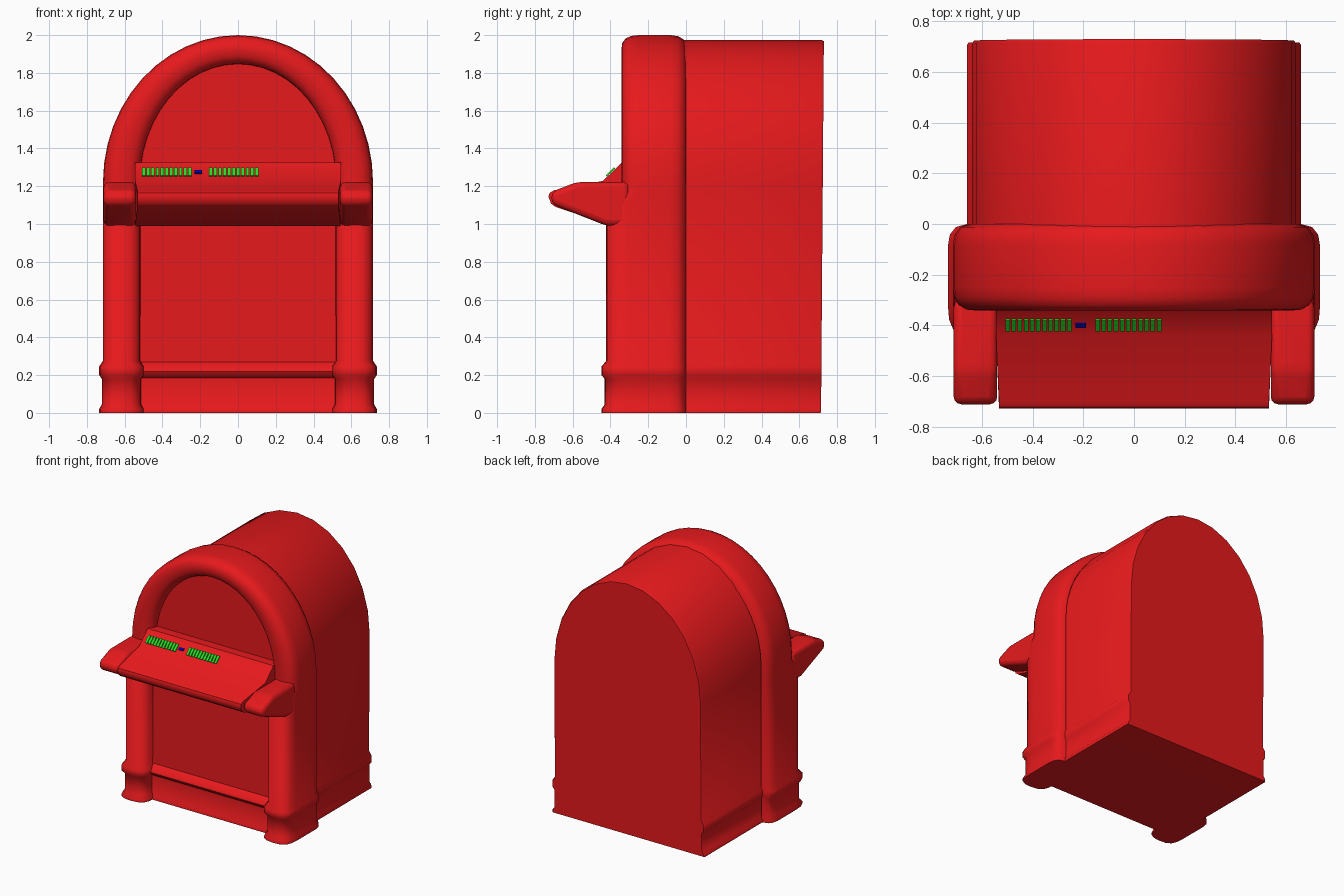
import bpy, bmesh
from math import sin, cos, pi, radians

if "Cube" in bpy.data.objects:
    bpy.data.objects.remove(bpy.data.objects["Cube"])


def material(name, rgb):
    m = bpy.data.materials.new(name)
    m.diffuse_color = (*rgb, 1)
    m.use_nodes = True
    m.node_tree.nodes["Principled BSDF"].inputs["Base Color"].default_value = m.diffuse_color
    return m


RED = material("red", (0.8, 0.01, 0.012))
GREEN = material("green", (0.02, 0.75, 0.02))
BLUE = material("blue", (0.0, 0.0, 0.5))


def loft(name, rows, mat, angle=40):
    """Skin a list of closed, equally long point loops and cap both ends."""
    bm = bmesh.new()
    vs = [[bm.verts.new(p) for p in row] for row in rows]
    n = len(rows[0])
    for a, b in zip(vs, vs[1:]):
        for i in range(n):
            j = (i + 1) % n
            bm.faces.new((a[i], a[j], b[j], b[i]))
    bm.faces.new(vs[0])
    bm.faces.new(vs[-1][::-1])
    bmesh.ops.recalc_face_normals(bm, faces=bm.faces)
    me = bpy.data.meshes.new(name)
    bm.to_mesh(me)
    bm.free()
    me.shade_smooth()
    me.set_sharp_from_angle(angle=radians(angle))
    me.materials.append(mat)
    ob = bpy.data.objects.new(name, me)
    bpy.context.collection.objects.link(ob)
    return ob


def bar(name, profile, x0, x1, mat=RED):
    """Extrude a (y, z) profile along x."""
    return loft(name, [[(x, y, z) for y, z in profile] for x in (x0, x1)], mat)


def bevel(ob, width, segments=3):
    m = ob.modifiers.new("round", 'BEVEL')
    m.width, m.segments = width, segments
    m.limit_method, m.angle_limit = 'ANGLE', radians(20)


# Cabinet: skirted sides with an arched roof, its front face is the recessed panel
side = [(.66, 0), (.66, .02), (.645, .04), (.645, .18), (.66, .2), (.66, .25), (.64, .28)]
N = 14
arch = [(.64 * cos(pi * i / N), 1.2 + .775 * sin(pi * i / N)) for i in range(N + 1)]
outline = side + arch + [(-x, z) for x, z in reversed(side)]
loft("cabinet", [[(x, -.27, z) for x, z in outline],
                 [(x, .705 + .01 * z / 2, z) for x, z in outline],
                 [(x * .988, .715 + .015 * z / 2, z * .996 + .001) for x, z in outline]], RED)

# Columns and arch: one rounded section swept up, over and down
section = [(.65, 0), (.685, -.012), (.707, -.04), (.715, -.08), (.715, -.25), (.71, -.29),
           (.692, -.32), (.66, -.338), (.615, -.342), (.57, -.335), (.54, -.318), (.522, -.29),
           (.517, -.25), (.517, -.18)]
# (height, bulge, front depth factor) of each column station
stations = [(0, .02, 1.235), (.02, .02, 1.235), (.045, .006, 1.235), (.18, .006, 1.235),
            (.2, .02, 1.235), (.245, .02, 1.235), (.275, 0, 1.235), (1.1, 0, 1.235), (1.17, 0, 1)]


def column_row(z, bulge, depth, s):
    row = []
    for x, y in section:
        out = max(-1, min(1, (x - .62) / .07))
        front = max(0, min(1, (-y - .2) / .12))
        row.append((s * (x + bulge * out), y * (1 + (depth - 1) * min(1, -y / .2)) - bulge * 1.3 * front, z))
    return row


def arch_row(a):
    return [(x * cos(a), y, 1.22 + (.62 + (x - .51) * .78) * sin(a)) for x, y in section]


rows = [column_row(*st, 1) for st in stations]
rows += [arch_row(pi * i / 24) for i in range(25)]
rows += [column_row(*st, -1) for st in reversed(stations)]
loft("columns_and_arch", rows, RED, 50)

# Lower front panel with its trim rail
bar("front_panel", [(-.2, 0), (-.345, 0), (-.345, .02), (-.33, .04), (-.33, .185), (-.355, .2),
                    (-.365, .22), (-.355, .245), (-.315, .27), (-.31, 1.2), (-.2, 1.2)], -.56, .56)

# Control shelf, narrowing slightly to the front
shelf = [(-.25, 1.325), (-.34, 1.325), (-.44, 1.228), (-.7, 1.178), (-.722, 1.165), (-.728, 1.145),
         (-.715, 1.108), (-.69, 1.09), (-.39, .99), (-.25, .99)]
loft("control_shelf", [[(s * (.545 if y > -.6 else .533), y, z) for y, z in shelf]
                       for s in (-1, 1)], RED)

# Rounded shelf ends above the columns
end = [(-.3, 1.222), (-.58, 1.222), (-.712, 1.17), (-.712, 1.105), (-.42, .99), (-.3, .99)]
for s, label in ((-1, "left"), (1, "right")):
    bevel(bar(label + "_shelf_end", end, s * .54, s * .712), .03)

# Selector buttons lying on the sloped strip
def button(name, x, w, half, mat):
    y, z, d = -.397, 1.2725, .97
    bar(name, [(y + half, z + half * d), (y - half, z - half * d),
               (y - half - .006, z - half * d + .006), (y + half - .006, z + half * d + .006)],
        x, x + w, mat)


for group, x0 in (("left", -.508), ("right", -.153)):
    for i in range(11):
        button(f"{group}_button_{i}", x0 + i * .0243, .018, .022, GREEN)
button("indicator", -.23, .04, .007, BLUE)
